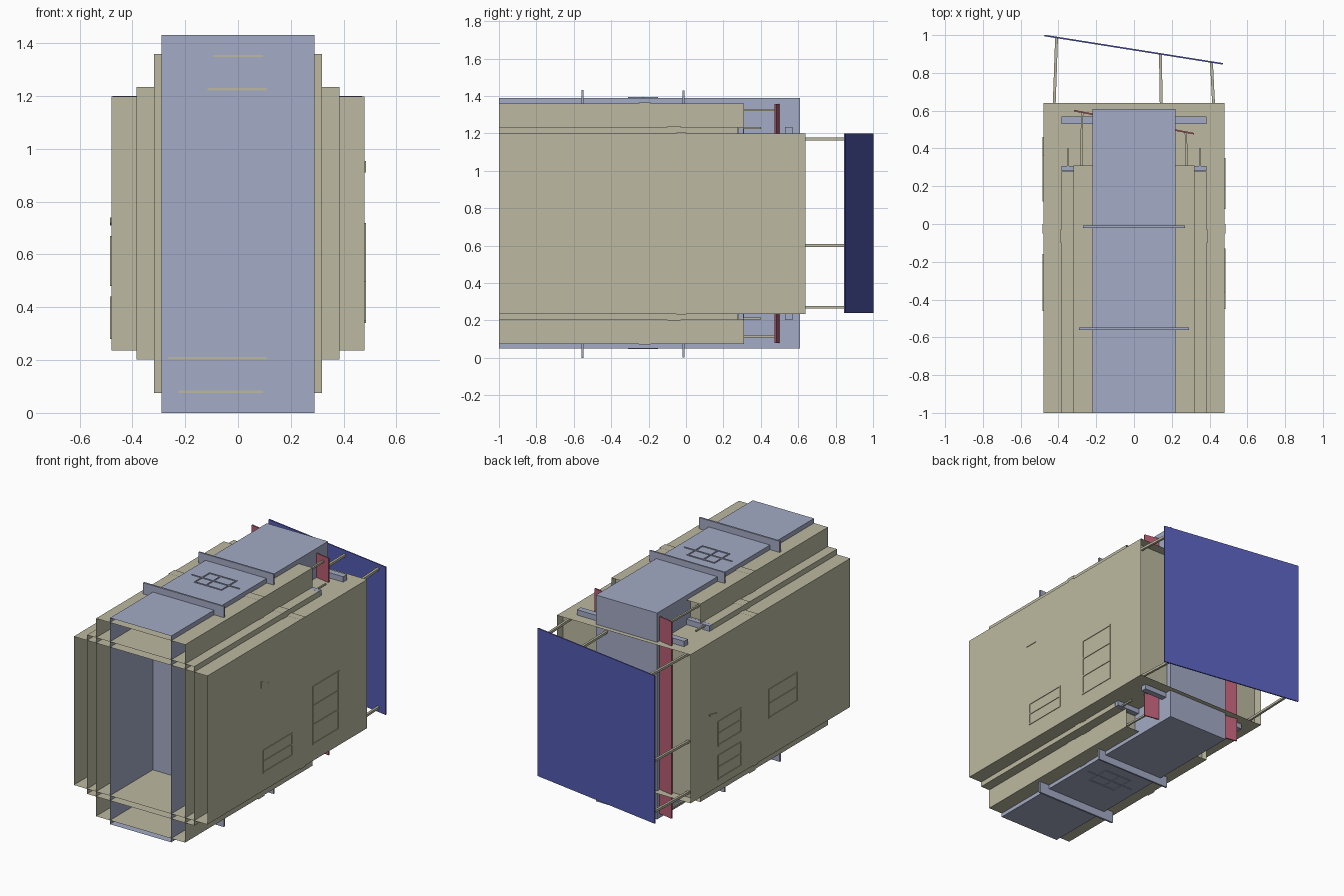
import bpy, bmesh, math
from mathutils import Vector

cube = bpy.data.objects.get("Cube")
if cube:
    bpy.data.objects.remove(cube, do_unlink=True)


def srgb(v):
    return v / 12.92 if v <= 0.04045 else ((v + 0.055) / 1.055) ** 2.4


def material(name, *rgb):
    m = bpy.data.materials.new(name)
    m.use_nodes = True
    col = tuple(srgb(c) for c in rgb) + (1,)
    m.diffuse_color = col
    m.node_tree.nodes["Principled BSDF"].inputs["Base Color"].default_value = col
    return m


beige = material("beige", 0.74, 0.73, 0.63)
pale_blue = material("pale blue", 0.64, 0.67, 0.77)
deep_blue = material("deep blue", 0.33, 0.36, 0.70)
red = material("muted red", 0.72, 0.37, 0.45)


def finish(name, bm, mat):
    me = bpy.data.meshes.new(name)
    bm.to_mesh(me)
    bm.free()
    me.materials.append(mat)
    ob = bpy.data.objects.new(name, me)
    bpy.context.collection.objects.link(ob)
    return ob


def add_box(bm, lo, hi):
    geo = bmesh.ops.create_cube(bm, size=1)
    for v in geo["verts"]:
        v.co = [l + (h - l) * (c + 0.5) for l, h, c in zip(lo, hi, v.co)]


def box(name, lo, hi, mat):
    bm = bmesh.new()
    add_box(bm, lo, hi)
    return finish(name, bm, mat)


def shell(name, hx, z0, z1, y0, y1, mat, open_back=True):
    """Thin-walled box, open at the front and optionally at the back."""
    bm = bmesh.new()
    add_box(bm, (-hx, y0, z0), (hx, y1, z1))
    bm.normal_update()
    ends = [f for f in bm.faces
            if f.normal.y < -0.9 or (open_back and f.normal.y > 0.9)]
    bmesh.ops.delete(bm, geom=ends, context='FACES')
    return finish(name, bm, mat)


def rod(name, a, b, mat, w=0.012):
    """Square bar between two points."""
    a, b = Vector(a), Vector(b)
    bm = bmesh.new()
    add_box(bm, (-w / 2, -w / 2, 0), (w / 2, w / 2, (b - a).length))
    ob = finish(name, bm, mat)
    ob.location = a
    ob.rotation_euler = (b - a).to_track_quat('Z', 'Y').to_euler()
    return ob


def slanted_panel(name, a, b, z0, z1, t, mat):
    """Thin upright panel running from point a to point b in plan."""
    a, b = Vector(a), Vector(b)
    d = b - a
    bm = bmesh.new()
    add_box(bm, (-d.length / 2, -t / 2, z0), (d.length / 2, t / 2, z1))
    ob = finish(name, bm, mat)
    ob.location = (*((a + b) / 2), 0)
    ob.rotation_euler.z = math.atan2(d.y, d.x)
    return ob


def side_window(name, side, y0, y1, z0, z1, bars):
    """Thin frame with cross bars on a side wall."""
    bm = bmesh.new()
    x0, x1 = sorted((side * 0.478, side * 0.484))
    w = 0.008
    for y in (y0, y1 - w):
        add_box(bm, (x0, y, z0), (x1, y + w, z1))
    for i in range(bars + 2):
        z = z0 + (z1 - z0 - w) * i / (bars + 1)
        add_box(bm, (x0, y0, z), (x1, y1, z + w))
    return finish(name, bm, beige)


def side_triangle(name, side, pts):
    """Thin triangular plate on a side wall."""
    bm = bmesh.new()
    vs = [bm.verts.new((side * 0.479, y, z)) for y, z in pts]
    f = bm.faces.new(vs)
    ext = bmesh.ops.extrude_face_region(bm, geom=[f])
    for v in ext["geom"]:
        if isinstance(v, bmesh.types.BMVert):
            v.co.x += side * 0.005
    bmesh.ops.recalc_face_normals(bm, faces=bm.faces)
    return finish(name, bm, beige)


# Nested shells
shell("outer_shell", 0.48, 0.235, 1.2, -1, 0.64, beige)
box("outer_back_wall", (-0.479, 0.57, 0.236), (0.479, 0.578, 1.199), beige)
shell("middle_shell", 0.385, 0.203, 1.235, -1, 0.279, beige, False)
shell("inner_shell", 0.32, 0.075, 1.36, -1, 0.31, beige)
box("inner_back_wall", (-0.319, 0.265, 0.076), (0.319, 0.27, 1.359), beige)
shell("core_shell", 0.22, 0.05, 1.39, -1, 0.61, pale_blue, False)

# Raised bands around the shells
shell("outer_band", 0.484, 0.231, 1.204, -0.05, 0.0, beige)
shell("middle_band", 0.389, 0.199, 1.239, -0.1, -0.03, beige)
shell("inner_band", 0.324, 0.071, 1.364, -0.25, -0.19, beige)

# Cross plates and end frames
box("front_cross_plate", (-0.29, -0.56, 0), (0.29, -0.548, 1.432), pale_blue)
box("rear_cross_plate", (-0.27, -0.02, 0.003), (0.27, -0.009, 1.43), pale_blue)
box("middle_end_frame", (-0.385, 0.28, 0.203), (0.385, 0.308, 1.235), pale_blue)
box("rear_end_frame", (-0.385, 0.53, 0.203), (0.385, 0.569, 1.235), pale_blue)

# Rear panels
slanted_panel("rear_panel", (-0.475, 0.998), (0.47, 0.848), 0.24, 1.2, 0.008, deep_blue)
slanted_panel("red_panel", (-0.318, 0.6), (0.318, 0.478), 0.078, 1.358, 0.008, red)

# Struts holding the panels
for i, (x, z) in enumerate([(-0.41, 1.17), (0.41, 1.17), (-0.41, 0.27),
                            (0.41, 0.27), (-0.41, 0.6), (0.14, 1.17)]):
    y_end = 0.923 - 0.159 * x
    rod(f"rear_strut_{i}", (x * 1.035, 0.575, z), (x, y_end, z), beige, 0.015)
for x in (-0.28, 0.28):
    for z in (0.115, 1.325):
        rod("red_panel_strut", (x, 0.27, z), (x * 0.98, 0.538 - 0.19 * x, z), beige)
    for z in (0.21, 1.228):
        rod("frame_strut", (x * 1.25, 0.3, z), (x * 1.25, 0.4, z), beige, 0.01)

# Wall details
side_triangle("left_triangle", 1, [(-0.45, 0.91), (-0.36, 0.91), (-0.45, 0.955)])
side_window("left_front_window", 1, -0.43, -0.13, 0.35, 0.5, 1)
side_window("left_rear_window", 1, 0.08, 0.35, 0.34, 0.72, 2)
side_triangle("right_triangle", -1, [(0.36, 0.72), (0.46, 0.74), (0.42, 0.71)])
side_window("right_upper_window", -1, 0.12, 0.36, 0.5, 0.66, 1)
side_window("right_lower_window", -1, 0.12, 0.36, 0.28, 0.44, 1)
side_window("right_front_window", -1, -0.46, -0.16, 0.48, 0.67, 1)

# Hatches on the core, top and bottom
for label, z in (("top", 1.391), ("bottom", 0.049)):
    bm = bmesh.new()
    for x in (-0.1, -0.02, 0.092):
        add_box(bm, (x, -0.31, z - 0.003), (x + 0.008, -0.15, z + 0.003))
    for y in (-0.31, -0.158):
        add_box(bm, (-0.1, y, z - 0.003), (0.1, y + 0.008, z + 0.003))
    add_box(bm, (-0.17, -0.236, z - 0.003), (0.175, -0.228, z + 0.003))
    finish(label + "_hatch", bm, pale_blue)

# Thin slats on the front cross plate
for x0, x1, z in ((-0.095, 0.095, 1.352), (-0.115, 0.11, 1.226),
                  (-0.265, 0.11, 0.208), (-0.225, 0.095, 0.08)):
    box("front_slat", (x0, -0.565, z - 0.004), (x1, -0.559, z + 0.004), beige)
